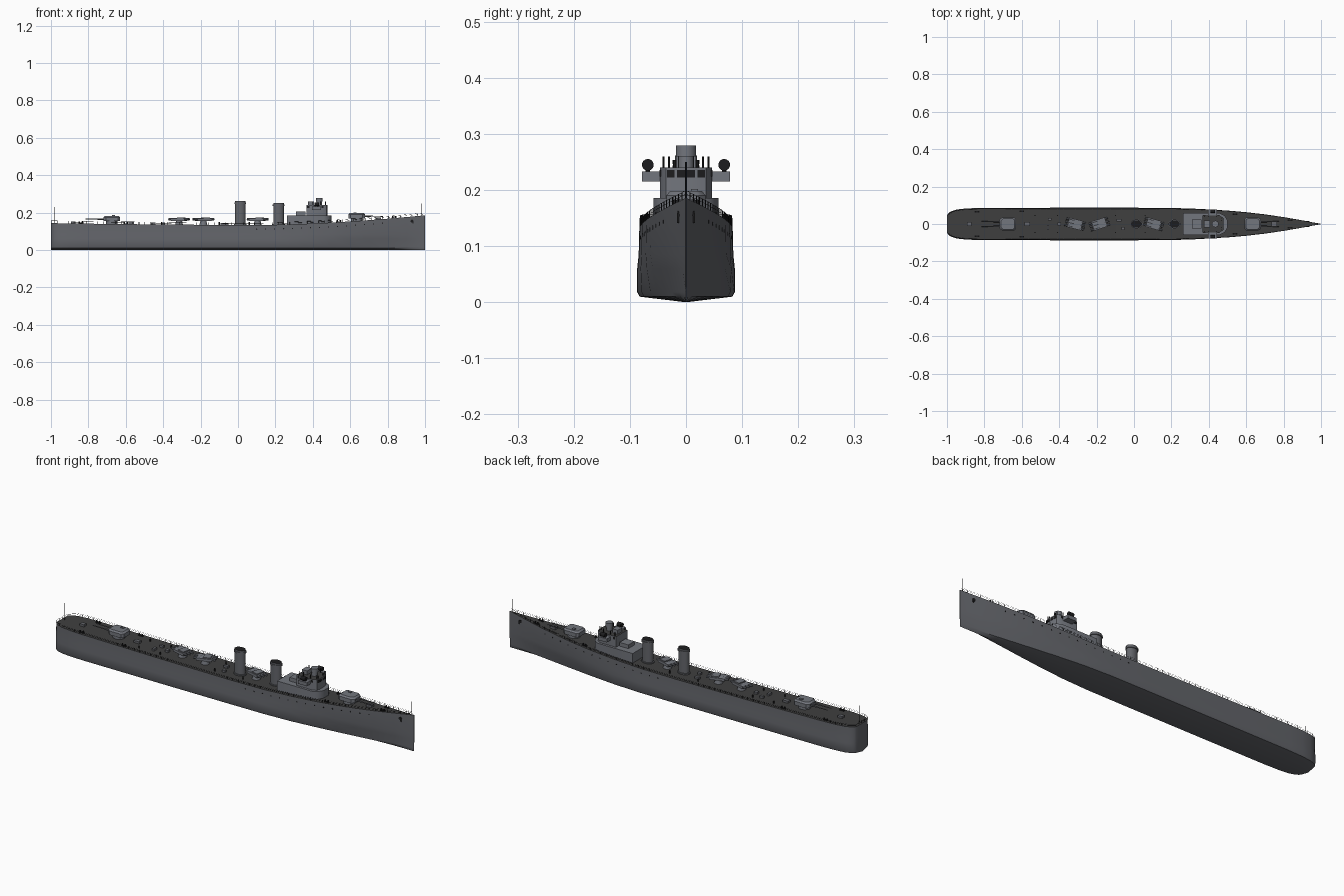
import bpy, bmesh, math
from mathutils import Matrix, Vector

if "Cube" in bpy.data.objects:
    bpy.data.objects.remove(bpy.data.objects["Cube"])


def material(name, colour):
    m = bpy.data.materials.new(name)
    m.use_nodes = True
    m.diffuse_color = (*colour, 1)
    m.node_tree.nodes["Principled BSDF"].inputs["Base Color"].default_value = (*colour, 1)
    return m


GREY = material("hull grey", (0.125, 0.13, 0.145))
LIGHT = material("superstructure grey", (0.17, 0.18, 0.205))
DECK = material("deck grey", (0.05, 0.05, 0.05))
BLACK = material("fittings black", (0.012, 0.012, 0.013))


def finish(name, bm, *mats, angle=35):
    bmesh.ops.recalc_face_normals(bm, faces=bm.faces)
    mesh = bpy.data.meshes.new(name)
    bm.to_mesh(mesh)
    bm.free()
    ob = bpy.data.objects.new(name, mesh)
    bpy.context.collection.objects.link(ob)
    for m in mats:
        mesh.materials.append(m)
    bpy.ops.object.select_all(action="DESELECT")
    ob.select_set(True)
    bpy.context.view_layer.objects.active = ob
    bpy.ops.object.shade_smooth_by_angle(angle=math.radians(angle))
    return ob


def box(bm, pos, size, turn=0):
    mat = Matrix.Translation(pos) @ Matrix.Rotation(turn, 4, "Z") @ Matrix.Diagonal((*size, 1))
    return bmesh.ops.create_cube(bm, size=1, matrix=mat)["verts"]


def rod(bm, a, b, r, r2=None, sides=8):
    a, b = Vector(a), Vector(b)
    mat = Matrix.Translation((a + b) / 2) @ (b - a).to_track_quat("Z", "Y").to_matrix().to_4x4()
    bmesh.ops.create_cone(bm, cap_ends=True, segments=sides, radius1=r,
                          radius2=r if r2 is None else r2, depth=(b - a).length, matrix=mat)


def prism(bm, outline, z0, z1, top=1.0, centre=(0, 0)):
    cx, cy = centre
    low = [bm.verts.new((cx + x, cy + y, z0)) for x, y in outline]
    high = [bm.verts.new((cx + x * top, cy + y * top, z1)) for x, y in outline]
    n = len(low)
    bm.faces.new(low)
    cap = bm.faces.new(high)
    for i in range(n):
        bm.faces.new((low[i], low[(i + 1) % n], high[(i + 1) % n], high[i]))
    return cap


def oval(a, b, n=24):
    return [(a * math.cos(t * math.tau / n), b * math.sin(t * math.tau / n)) for t in range(n)]


# Plan shape and sheer of the hull
PLAN = [(-1, 0.047), (-0.993, 0.057), (-0.98, 0.067), (-0.95, 0.077), (-0.9, 0.083),
        (-0.82, 0.086), (-0.4, 0.087), (0, 0.087), (0.2, 0.086), (0.35, 0.082), (0.5, 0.074),
        (0.6, 0.065), (0.7, 0.053), (0.8, 0.038), (0.9, 0.02), (0.96, 0.008), (1, 0.0008)]


def half_width(x):
    for (x0, w0), (x1, w1) in zip(PLAN, PLAN[1:]):
        if x <= x1:
            return w0 + (w1 - w0) * (x - x0) / (x1 - x0)
    return 0


def deck_z(x):
    return 0.134 + 0.052 * max(0, (x - 0.1) / 0.9) ** 1.7 + 0.01 * max(0, -x) ** 1.5


def side_y(x, z):
    return half_width(x) * (0.955 if z > 0.09 else 1)


# Hull lofted through cross-sections, closed by the deck
bm = bmesh.new()
rings = []
for x, w in PLAN:
    fine = max(0, (x - 0.3) / 0.7)
    low = w * (1 - 0.5 * fine)
    mid = w * (1 - 0.2 * fine)
    half = [(low * 0.95, 0.010), (low, 0.018), (mid, 0.06), (w * 0.97, 0.085), (w * 0.955, deck_z(x))]
    pts = [(-y, z) for y, z in reversed(half)] + [(0, 0)] + half
    rings.append([bm.verts.new((x, y, z)) for y, z in pts])
for a, b in zip(rings, rings[1:]):
    for i in range(len(a) - 1):
        bm.faces.new((a[i], a[i + 1], b[i + 1], b[i]))
    bm.faces.new((a[-1], a[0], b[0], b[-1])).material_index = 1
bm.faces.new(rings[0])
bm.faces.new(rings[-1])
finish("hull", bm, GREY, DECK, angle=50)

# Portholes, hawse openings and anchors on both sides
bm = bmesh.new()
for s in (-1, 1):
    for i in range(15):
        x = 0.1 + i * 0.048
        z = deck_z(x) - 0.022
        y = s * side_y(x, z)
        rod(bm, (x, y - s * 0.003, z), (x, y + s * 0.001, z), 0.0034)
    y = s * side_y(0.93, 0.155)
    rod(bm, (0.93, y * 0.8, 0.155), (0.93, y + s * 0.002, 0.155), 0.008)
    box(bm, (0.935, y + s * 0.001, 0.15), (0.006, 0.004, 0.018))
finish("portholes_and_anchors", bm, BLACK)

# Guard rails round the deck edge
bm = bmesh.new()
steps = 64
xs = [-0.998 + 1.99 * i / steps for i in range(steps + 1)]
for s in (-1, 1):
    line = [Vector((x, s * half_width(x) * 0.94, deck_z(x))) for x in xs]
    for p, q in zip(line, line[1:]):
        rod(bm, p, p + Vector((0, 0, 0.0135)), 0.0008, sides=4)
        for h in (0.007, 0.013):
            up = Vector((0, 0, h))
            rod(bm, p + up, q + up, 0.0004, sides=4)
for y in (-0.022, 0, 0.022):
    rod(bm, (-0.997, y, 0.143), (-0.997, y, 0.157), 0.0008, sides=4)
for h in (0.151, 0.157):
    rod(bm, (-0.997, -0.045, h), (-0.997, 0.045, h), 0.0004, sides=4)
finish("guard_rails", bm, BLACK)

# Flagstaffs at both ends
bm = bmesh.new()
rod(bm, (-0.983, 0, 0.14), (-0.983, 0, 0.23), 0.0014)
rod(bm, (0.983, 0, 0.18), (0.983, 0, 0.25), 0.0014)
finish("flagstaffs", bm, BLACK)

# Funnels with dark open tops
for name, x, top in (("aft_funnel", 0.012, 0.262), ("fore_funnel", 0.217, 0.252)):
    bm = bmesh.new()
    prism(bm, oval(0.028, 0.020), 0.13, top, centre=(x, 0)).material_index = 1
    prism(bm, oval(0.032, 0.024), top - 0.016, top - 0.008, centre=(x, 0))
    prism(bm, oval(0.033, 0.025), 0.13, 0.14, centre=(x, 0))
    finish(name, bm, GREY, BLACK)


# Twin gun turrets
def turret(name, x, z, way):
    bm = bmesh.new()
    rod(bm, (x, 0, z - 0.015), (x, 0, z + 0.012), 0.03, sides=20)
    shape = [(-0.045, -0.026), (-0.034, -0.035), (0.03, -0.035), (0.045, -0.022),
             (0.045, 0.022), (0.03, 0.035), (-0.034, 0.035), (-0.045, 0.026)]
    shape = [(px * way, py) for px, py in shape]
    prism(bm, shape, z + 0.01, z + 0.03, centre=(x, 0))
    prism(bm, shape, z + 0.03, z + 0.038, top=0.82, centre=(x, 0))
    box(bm, (x - way * 0.01, 0.015, z + 0.039), (0.016, 0.012, 0.006))
    finish(name, bm, LIGHT)
    bm = bmesh.new()
    for y in (-0.013, 0.013):
        rod(bm, (x + way * 0.04, y, z + 0.021), (x + way * 0.075, y, z + 0.021), 0.004)
        rod(bm, (x + way * 0.07, y, z + 0.021), (x + way * 0.14, y, z + 0.021), 0.0028, 0.002)
    finish(name + "_barrels", bm, GREY)


turret("fore_turret", 0.635, 0.16, 1)
turret("aft_turret", -0.675, 0.145, -1)


# Trainable tube mounts on the centreline
def tube_mount(name, x, y, turn):
    c, s = math.cos(turn), math.sin(turn)

    def at(u, v, z):
        return (x + u * c - v * s, y + u * s + v * c, z)
    bm = bmesh.new()
    rod(bm, (x, y, 0.13), (x, y, 0.157), 0.022, 0.016, sides=16)
    box(bm, at(0, 0, 0.163), (0.075, 0.052, 0.013), turn)
    box(bm, at(0.012, 0, 0.171), (0.036, 0.044, 0.008), turn)
    for v in (-0.018, 0, 0.018):
        rod(bm, at(-0.054, v, 0.165), at(0.054, v, 0.165), 0.0055)
    finish(name, bm, LIGHT)


tube_mount("aft_tubes", -0.315, 0, math.radians(-14))
tube_mount("middle_tubes", -0.185, 0, math.radians(18))
tube_mount("fore_tubes", 0.105, 0, math.radians(-16))

# Deckhouse and bridge
bm = bmesh.new()
house = [(0.262, -0.058), (0.46, -0.058), (0.485, -0.045), (0.5, -0.02),
         (0.5, 0.02), (0.485, 0.045), (0.46, 0.058), (0.262, 0.058)]
prism(bm, house, 0.13, 0.186)
finish("deckhouse", bm, LIGHT)
bm = bmesh.new()
tower = [(0.365, -0.046), (0.455, -0.046), (0.474, -0.036), (0.478, -0.018),
         (0.478, 0.018), (0.474, 0.036), (0.455, 0.046), (0.365, 0.046)]
prism(bm, tower, 0.185, 0.24).material_index = 1
box(bm, (0.42, 0, 0.224), (0.05, 0.156, 0.018))
box(bm, (0.335, 0, 0.195), (0.05, 0.05, 0.02))
finish("bridge", bm, LIGHT, DECK)

# Bridge windows as thin plates
bm = bmesh.new()
for y, w in ((-0.009, 0.014), (0.009, 0.014)):
    box(bm, (0.478, y, 0.229), (0.002, w, 0.013))
for s in (-1, 1):
    box(bm, (0.4765, s * 0.027, 0.229), (0.003, 0.014, 0.013), -s * -0.22)
    for x in (0.376, 0.452):
        box(bm, (x, s * 0.046, 0.23), (0.012, 0.002, 0.011))
finish("bridge_windows", bm, BLACK)

# Fire director and fittings on the bridge roof
bm = bmesh.new()
rod(bm, (0.435, 0, 0.24), (0.435, 0, 0.262), 0.014, sides=16)
rod(bm, (0.435, 0, 0.26), (0.435, 0, 0.279), 0.018, sides=16)
box(bm, (0.39, 0, 0.25), (0.03, 0.036, 0.02))
finish("director", bm, LIGHT)
bm = bmesh.new()
for s in (-1, 1):
    for x in (0.375, 0.4, 0.44, 0.468):
        y = s * (0.03 if x > 0.46 else 0.04)
        rod(bm, (x, y, 0.24), (x, y, 0.26), 0.0018)
    rod(bm, (0.468, s * 0.02, 0.24), (0.468, s * 0.02, 0.254), 0.003)
    rod(bm, (0.42, s * 0.068, 0.232), (0.42, s * 0.068, 0.242), 0.004)
    rod(bm, (0.408, s * 0.068, 0.245), (0.434, s * 0.068, 0.245), 0.0105, sides=14)
finish("searchlights_and_posts", bm, BLACK)

# Bollards, vents, lockers and winches on deck
bm = bmesh.new()
for s in (-1, 1):
    for x, y in ((-0.84, 0.066), (-0.6, 0.068), (0.54, 0.052), (0.835, 0.02)):
        box(bm, (x, s * y, deck_z(x) + 0.001), (0.026, 0.009, 0.004))
        for dx in (-0.008, 0.008):
            rod(bm, (x + dx, s * y, deck_z(x)), (x + dx, s * y, deck_z(x) + 0.011), 0.0035)
    for x in (-0.53, -0.41, -0.1, 0.06):
        rod(bm, (x, s * 0.045, 0.13), (x, s * 0.045, 0.15), 0.003)
finish("bollards", bm, BLACK)
bm = bmesh.new()
for x, y, l, w in ((-0.57, 0, 0.03, 0.02), (-0.46, -0.02, 0.012, 0.024), (-0.45, 0.025, 0.02, 0.012),
                   (-0.4, 0, 0.018, 0.018), (-0.08, 0.02, 0.025, 0.014), (-0.06, -0.025, 0.016, 0.016),
                   (0.75, 0, 0.03, 0.022), (-0.88, 0, 0.025, 0.02)):
    box(bm, (x, y, deck_z(x) + 0.004), (l, w, 0.014))
finish("deck_lockers", bm, GREY)
